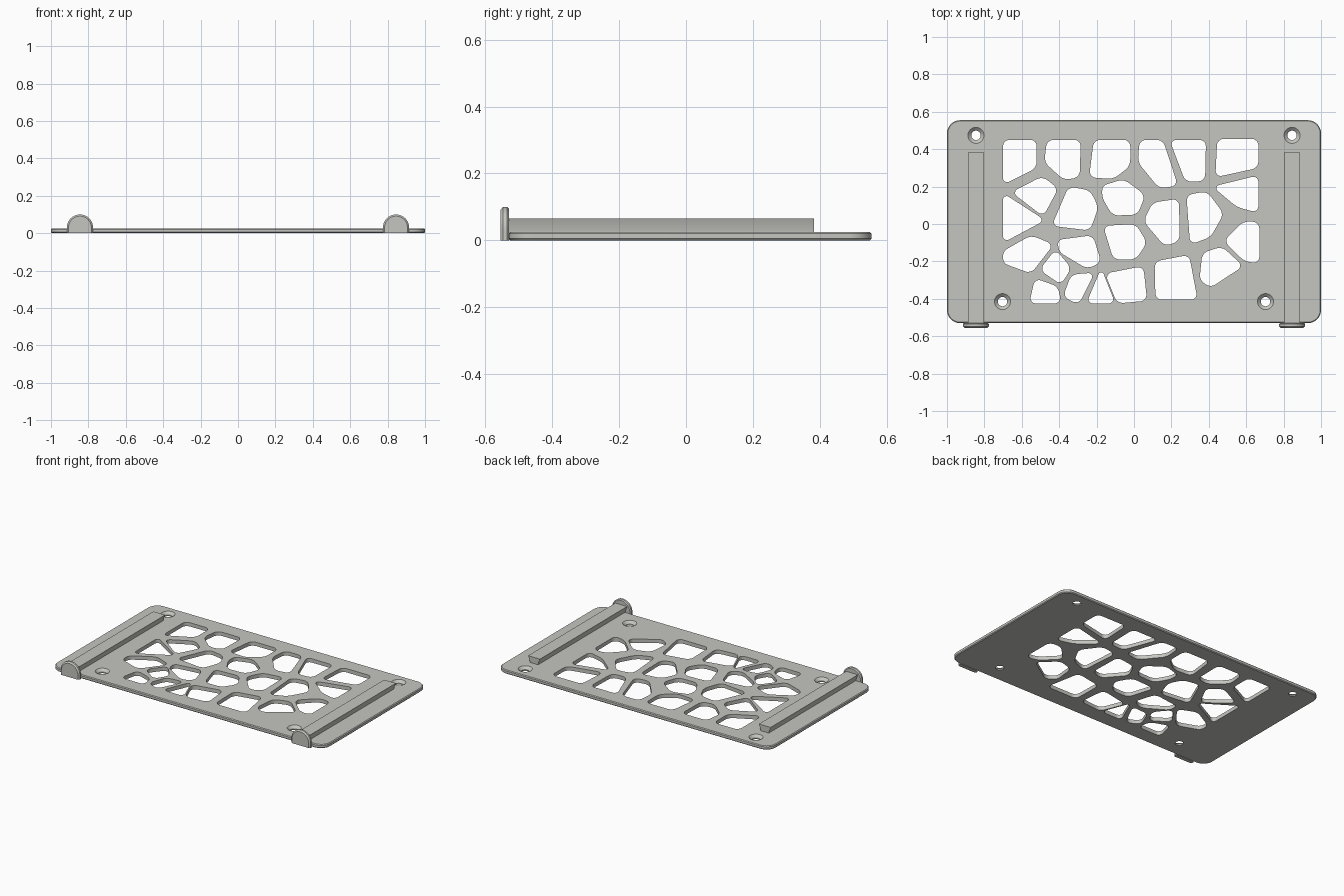
import bpy, bmesh, math
from mathutils import Vector

if "Cube" in bpy.data.objects:
    bpy.data.objects.remove(bpy.data.objects["Cube"])

THICK = 0.025
FRONT, BACK = -0.53, 0.555

grey = bpy.data.materials.new("light_grey")
grey.diffuse_color = (0.56, 0.565, 0.53, 1)
grey.use_nodes = True
grey.node_tree.nodes["Principled BSDF"].inputs["Base Color"].default_value = grey.diffuse_color


def rounded(points, trim, steps=6):
    """Closed outline with each corner replaced by an arc."""
    pts = [Vector(p) for p in points]
    out = []
    for i, c in enumerate(pts):
        to_a, to_b = pts[i - 1] - c, pts[(i + 1) % len(pts)] - c
        d = min(trim, 0.42 * to_a.length, 0.42 * to_b.length)
        a, b = c + to_a.normalized() * d, c + to_b.normalized() * d
        w = math.sin(to_a.angle(to_b) / 2)
        for k in range(steps + 1):
            t = k / steps
            f0, f1, f2 = (1 - t) ** 2, 2 * w * t * (1 - t), t * t
            out.append((a * f0 + c * f1 + b * f2) / (f0 + f1 + f2))
    return out


def circle(x, y, r, n=32):
    return [Vector((x + r * math.cos(2 * math.pi * k / n),
                    y + r * math.sin(2 * math.pi * k / n))) for k in range(n)]


def loft(bm, rings):
    """Join successive rings with quads; return the rings of vertices."""
    vs = [[bm.verts.new(p) for p in ring] for ring in rings]
    for lo, hi in zip(vs, vs[1:]):
        for i in range(len(lo)):
            j = (i + 1) % len(lo)
            bm.faces.new((lo[i], lo[j], hi[j], hi[i]))
    return vs


def finish(bm, name):
    bmesh.ops.recalc_face_normals(bm, faces=bm.faces)
    mesh = bpy.data.meshes.new(name)
    bm.to_mesh(mesh)
    bm.free()
    mesh.materials.append(grey)
    obj = bpy.data.objects.new(name, mesh)
    bpy.context.collection.objects.link(obj)
    bpy.ops.object.select_all(action='DESELECT')
    obj.select_set(True)
    bpy.context.view_layer.objects.active = obj
    bpy.ops.object.shade_smooth_by_angle(angle=math.radians(30))
    return obj


def solid(name, rings):
    bm = bmesh.new()
    vs = loft(bm, rings)
    bm.faces.new(vs[0])
    bm.faces.new(vs[-1])
    return finish(bm, name)


# Openings of the cellular grille, one short outline per cell
back_row = [
    [(-.70, .45), (-.52, .45), (-.52, .30), (-.70, .21)],
    [(-.465, .45), (-.285, .45), (-.29, .25), (-.375, .235), (-.48, .33)],
    [(-.215, .45), (-.02, .45), (-.02, .31), (-.11, .24), (-.24, .25)],
    [(.03, .45), (.155, .45), (.235, .205), (.135, .19), (.02, .33)],
    [(.19, .45), (.385, .45), (.38, .23), (.275, .225)],
    [(.445, .455), (.665, .455), (.665, .30), (.435, .25)],
]
upper_row = [
    [(-.655, .17), (-.49, .255), (-.405, .19), (-.485, .04)],
    [(-.35, .20), (-.235, .18), (-.19, .09), (-.235, -.035), (-.44, -.01)],
    [(-.17, .205), (-.055, .24), (.06, .155), (.02, .05), (-.115, .045), (-.17, .14)],
    [(.10, .115), (.24, .135), (.245, -.09), (.165, -.12), (.05, .015)],
    [(.28, .155), (.39, .175), (.48, .055), (.41, -.07), (.30, -.11)],
    [(.42, .20), (.665, .26), (.665, .06), (.55, .09)],
]
lower_row = [
    [(-.70, .165), (-.475, .02), (-.70, -.10)],
    [(-.70, -.145), (-.55, -.06), (-.43, -.11), (-.55, -.265), (-.70, -.21)],
    [(-.41, -.085), (-.22, -.06), (-.175, -.205), (-.25, -.24), (-.40, -.15)],
    [(-.165, -.01), (.01, 0), (.07, -.10), (.01, -.19), (-.11, -.19)],
    [(.365, -.155), (.47, -.12), (.585, -.225), (.41, -.34), (.35, -.30)],
    [(.48, -.09), (.585, .015), (.67, .01), (.67, -.21), (.59, -.20)],
]
front_row = [
    [(-.42, -.135), (-.335, -.235), (-.39, -.325), (-.505, -.245)],
    [(-.53, -.29), (-.405, -.335), (-.39, -.425), (-.56, -.425)],
    [(-.335, -.27), (-.21, -.26), (-.295, -.43), (-.38, -.39)],
    [(-.175, -.235), (-.10, -.425), (-.255, -.425)],
    [(-.155, -.265), (.05, -.225), (.07, -.41), (-.09, -.425)],
    [(.11, -.20), (.295, -.165), (.34, -.405), (.115, -.405)],
]

# Base plate: chamfered rim, grille openings and countersunk screw holes
bm = bmesh.new()


def at(points, z):
    return [(p.x, p.y, z) for p in points]


def plate_ring(inset, z):
    x, y0, y1 = 1 - inset, FRONT + inset, BACK - inset
    return at(rounded([(-x, y0), (x, y0), (x, y1), (-x, y1)], 0.07 - inset, 8), z)


walls = [[plate_ring(.005, 0), plate_ring(0, .005),
          plate_ring(0, THICK - .005), plate_ring(.005, THICK)]]
for cell in back_row + upper_row + lower_row + front_row:
    outline = rounded(cell, 0.035)
    walls.append([at(outline, 0), at(outline, THICK)])
for sx in (-1, 1):
    for x, y in ((.845, .474), (.703, -.415)):
        walls.append([at(circle(sx * x, y, r), z)
                      for r, z in ((.025, 0), (.025, .008), (.043, THICK))])
lofts = [loft(bm, rings) for rings in walls]
for end in (0, -1):
    edges = []
    for vs in lofts:
        ring = vs[end]
        edges += [bm.edges.get((ring[i - 1], ring[i])) for i in range(len(ring))]
    bmesh.ops.triangle_fill(bm, use_beauty=True, use_dissolve=False, edges=edges,
                            normal=(0, 0, -1 if end == 0 else 1))
finish(bm, "base_plate")

# Dovetail rails and their rounded end stops, one pair per side
rail_half = [(.030, .020), (.030, .031), (.043, .066)]
rail_profile = rail_half + [(-x, z) for x, z in reversed(rail_half)]


def stop_ring(cx, r, y):
    arc = [(cx + r * math.cos(math.pi * k / 24), y, .03 + r * math.sin(math.pi * k / 24))
           for k in range(25)]
    return arc + [(cx - r, y, 0), (cx + r, y, 0)]


for side, sx in (("left", -1), ("right", 1)):
    cx = sx * .845
    solid(side + "_rail", [[(cx + x, y, z) for x, z in rail_profile]
                           for y in (FRONT - .002, .383)])
    solid(side + "_end_stop", [stop_ring(cx, r, y) for r, y in
                               ((.064, FRONT + .001), (.07, FRONT - .005),
                                (.07, -.547), (.061, -.555))])
